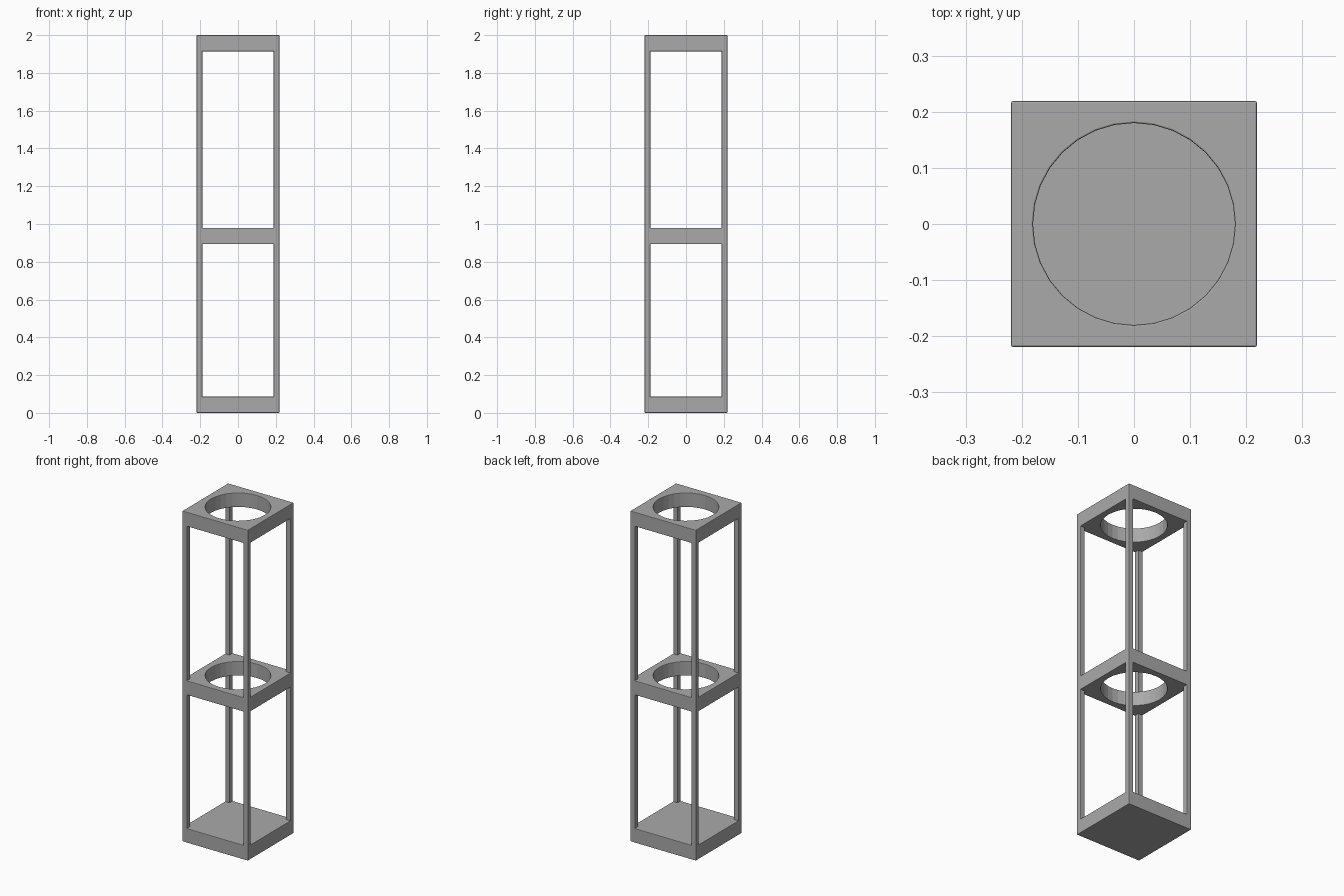
import bpy
import bmesh
from math import cos, sin, tau

HALF = 0.219       # half width of the frame
POST = 0.03        # post thickness
THICK = 0.086      # plate thickness
HOLE = 0.18        # hole radius
SIDES = 32

if "Cube" in bpy.data.objects:
    bpy.data.objects.remove(bpy.data.objects["Cube"])

grey = bpy.data.materials.new("grey")
grey.use_nodes = True
grey.diffuse_color = (0.4, 0.4, 0.4, 1)
grey.node_tree.nodes["Principled BSDF"].inputs["Base Color"].default_value = (0.4, 0.4, 0.4, 1)


def finish(name, bm):
    bmesh.ops.recalc_face_normals(bm, faces=bm.faces)
    mesh = bpy.data.meshes.new(name)
    bm.to_mesh(mesh)
    bm.free()
    mesh.materials.append(grey)
    obj = bpy.data.objects.new(name, mesh)
    bpy.context.collection.objects.link(obj)
    bevel = obj.modifiers.new("soft_edges", "BEVEL")
    bevel.width = 0.003
    bevel.segments = 2
    bevel.limit_method = "ANGLE"
    return obj


def box(name, x, y, z0, z1, width):
    bm = bmesh.new()
    bmesh.ops.create_cube(bm, size=1)
    bmesh.ops.scale(bm, vec=(width, width, z1 - z0), verts=bm.verts)
    bmesh.ops.translate(bm, vec=(x, y, (z0 + z1) / 2), verts=bm.verts)
    return finish(name, bm)


def ring_plate(name, z0, z1):
    # Square outline and round hole share the same angles, bridged all round
    bm = bmesh.new()
    loops = []
    for i in range(SIDES):
        c, s = cos(tau * i / SIDES), sin(tau * i / SIDES)
        reach = HALF / max(abs(c), abs(s))
        loops.append([bm.verts.new((r * c, r * s, z))
                      for r, z in ((HOLE, z0), (reach, z0), (reach, z1), (HOLE, z1))])
    for i, a in enumerate(loops):
        b = loops[(i + 1) % SIDES]
        for k in range(4):
            n = (k + 1) % 4
            bm.faces.new((a[k], a[n], b[n], b[k]))
    return finish(name, bm)


# Plates: solid base, and two with a round hole
box("base_plate", 0, 0, 0, THICK, 2 * HALF)
ring_plate("middle_plate", 0.894, 0.894 + THICK)
ring_plate("top_plate", 2 - THICK, 2)

# Corner posts, in two tiers between the plates
offset = HALF - POST / 2
for side, sx in (("left", 1), ("right", -1)):
    for face, sy in (("front", -1), ("back", 1)):
        for tier, z0, z1 in (("lower", THICK, 0.894), ("upper", 0.894 + THICK, 2 - THICK)):
            box(f"{tier}_{face}_{side}_post", sx * offset, sy * offset, z0 - 0.01, z1 + 0.01, POST)
